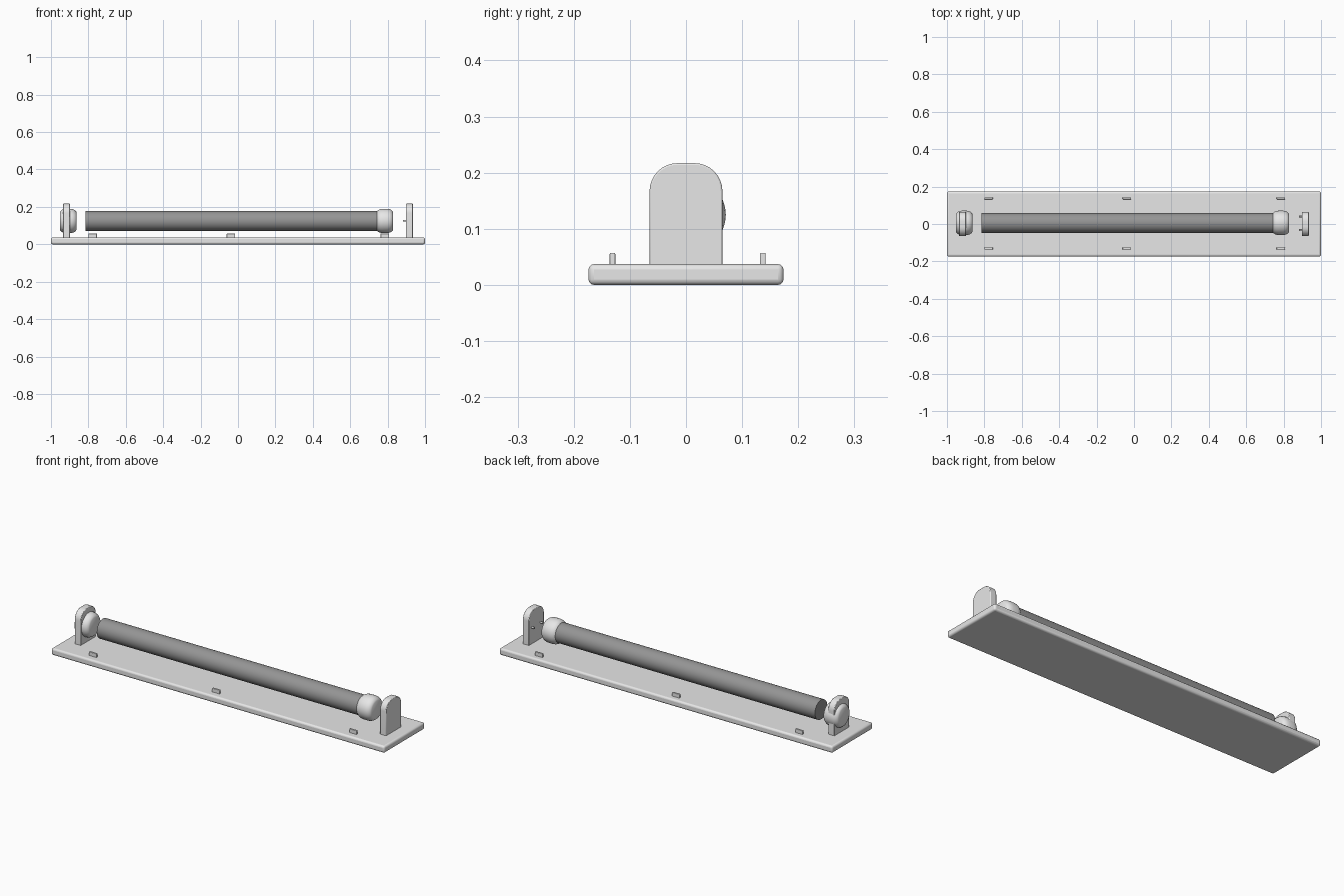
import bpy, bmesh, math
from mathutils import Matrix

cube = bpy.data.objects.get("Cube")
if cube:
    bpy.data.objects.remove(cube, do_unlink=True)


def material(name, value):
    m = bpy.data.materials.new(name)
    m.use_nodes = True
    colour = (value, value, value, 1)
    m.diffuse_color = colour
    m.node_tree.nodes["Principled BSDF"].inputs["Base Color"].default_value = colour
    return m


LIGHT = material("light grey", 0.8)
DARK = material("dark grey", 0.3)
AXIS_Y, AXIS_Z = 0.006, 0.125


def finish(name, bm, mat, bevel=0, segments=3):
    bmesh.ops.recalc_face_normals(bm, faces=bm.faces)
    mesh = bpy.data.meshes.new(name)
    bm.to_mesh(mesh)
    bm.free()
    mesh.materials.append(mat)
    ob = bpy.data.objects.new(name, mesh)
    bpy.context.collection.objects.link(ob)
    if bevel:
        mod = ob.modifiers.new("rounded edges", 'BEVEL')
        mod.width, mod.segments = bevel, segments
        mod.limit_method, mod.angle_limit = 'ANGLE', math.radians(40)
    bpy.ops.object.select_all(action='DESELECT')
    ob.select_set(True)
    bpy.context.view_layer.objects.active = ob
    bpy.ops.object.shade_smooth_by_angle(angle=math.radians(35))
    return ob


def box(name, centre, size, mat, bevel):
    bm = bmesh.new()
    bmesh.ops.create_cube(bm, size=1, matrix=Matrix.Translation(centre) @ Matrix.Diagonal((*size, 1)))
    return finish(name, bm, mat, bevel)


def lathe_x(name, profile, y, z, mat, sides=32):
    """Revolve (x, radius) points around a line parallel to x."""
    bm = bmesh.new()
    rings = []
    for x, r in profile:
        angles = [2 * math.pi * i / sides for i in range(sides)]
        rings.append([bm.verts.new((x, y + r * math.cos(a), z + r * math.sin(a))) for a in angles])
    for a, b in zip(rings, rings[1:]):
        for i in range(sides):
            j = (i + 1) % sides
            bm.faces.new((a[i], a[j], b[j], b[i]))
    bm.faces.new(rings[0])
    bm.faces.new(rings[-1])
    return finish(name, bm, mat)


def bracket(name, x):
    """Upright plate with a rounded top."""
    half, top, r, thick = 0.065, 0.217, 0.05, 0.037
    outline = [(-half, 0.03), (half, 0.03)]
    for side, start in ((1, 0), (-1, 90)):
        for i in range(9):
            a = math.radians(start + i * 11.25)
            outline.append((side * (half - r) + r * math.cos(a), top - r + r * math.sin(a)))
    bm = bmesh.new()
    face = bm.faces.new([bm.verts.new((x - thick / 2, y, z)) for y, z in outline])
    out = bmesh.ops.extrude_face_region(bm, geom=[face])
    verts = [v for v in out["geom"] if isinstance(v, bmesh.types.BMVert)]
    bmesh.ops.translate(bm, verts=verts, vec=(thick, 0, 0))
    finish(name, bm, LIGHT, 0.003, 2)


def socket_cap(name, x):
    """Rounded holder, x is its left end."""
    profile = [(0, 0.046), (0.004, 0.053), (0.011, 0.059), (0.02, 0.063), (0.032, 0.065),
               (0.058, 0.065), (0.07, 0.063), (0.079, 0.059), (0.086, 0.053), (0.09, 0.046)]
    lathe_x(name, [(x + dx, r) for dx, r in profile], AXIS_Y, AXIS_Z, LIGHT)


# Base and uprights
box("base_plate", (0, 0, 0.0185), (2, 0.348, 0.037), LIGHT, 0.01)
bracket("right_bracket", -0.917)
bracket("left_bracket", 0.916)

# Tube and its holders
lathe_x("tube", [(-0.815, 0.053), (0.77, 0.053)], AXIS_Y, AXIS_Z, DARK)
socket_cap("right_socket", -0.953)
socket_cap("left_tube_cap", 0.74)

# Contact pins on the inner face of the left bracket
for name, y in (("front_pin", -0.033), ("back_pin", 0.04)):
    lathe_x(name, [(0.881, 0.005), (0.905, 0.005)], y, AXIS_Z + 0.001, LIGHT, 12)

# Small clips along both edges of the base
for row, y in (("front", -0.131), ("back", 0.137)):
    for place, x in (("right", -0.777), ("middle", -0.038), ("left", 0.785)):
        box(f"{row}_{place}_clip", (x, y, 0.044), (0.045, 0.01, 0.026), LIGHT, 0.002)
